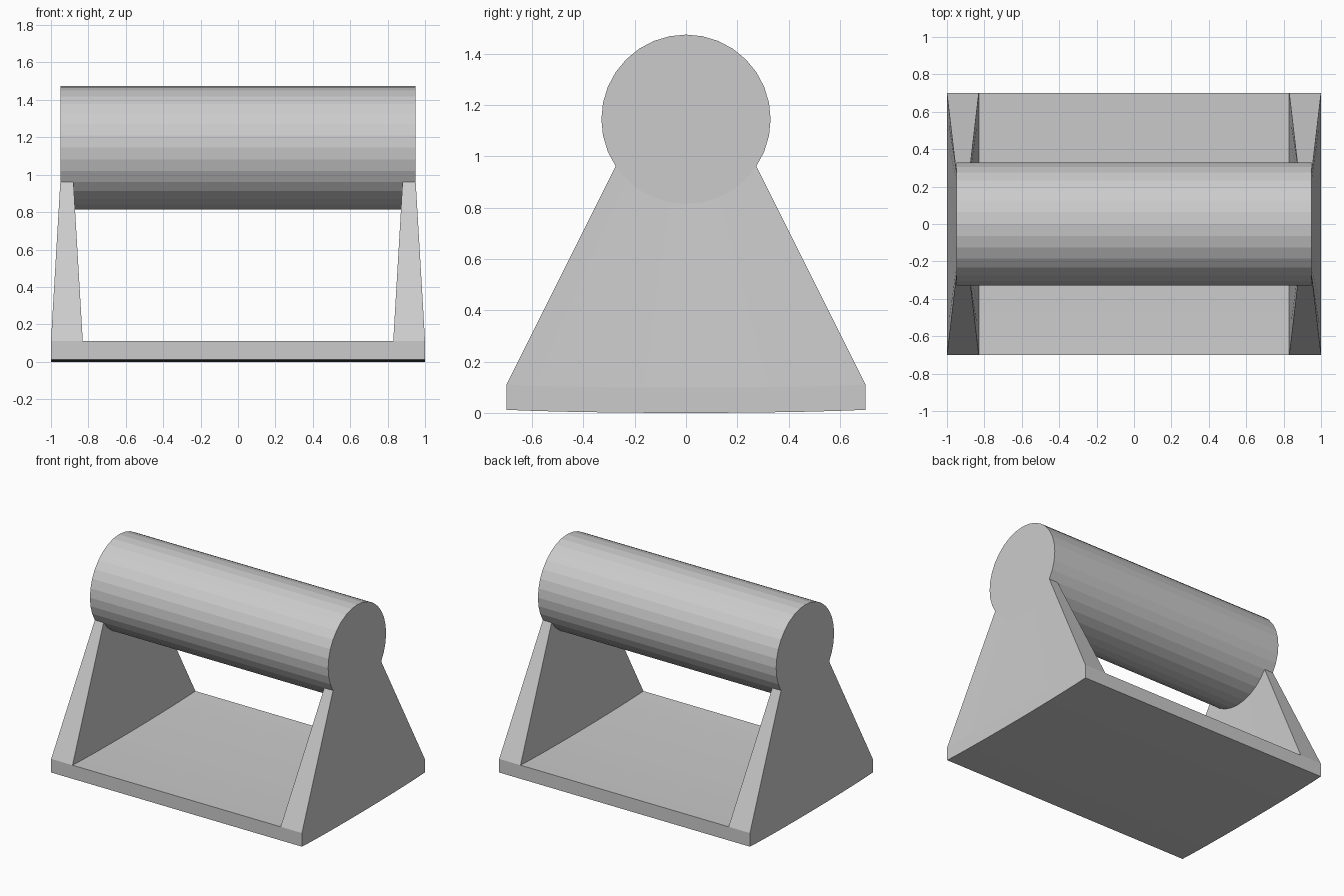
import bpy, bmesh
from math import cos, sin, radians, pi

if "Cube" in bpy.data.objects:
    bpy.data.objects.remove(bpy.data.objects["Cube"])

R, ZC = 0.33, 1.145          # roller radius and axis height
HALF_ANGLE = 56.25           # half of the arc gripped by each support
SEGS = 10                    # roller facets in that arc

# Roller: 32-sided cylinder lying along x
bpy.ops.mesh.primitive_cylinder_add(vertices=32, radius=R, depth=1.9,
                                    location=(0, 0, ZC), rotation=(0, pi / 2, 0))
bpy.context.object.name = "roller"
bpy.ops.object.transform_apply(location=False, rotation=True, scale=False)


def section(bm, i):
    """U-shaped x-z section through supports and base under one roller edge."""
    a = radians(-HALF_ANGLE + 2 * HALF_ANGLE * i / SEGS)
    y, z = R * sin(a), ZC - R * cos(a)
    yb = 0.7 * sin(a) / sin(radians(HALF_ANGLE))
    sag = 0.012 * (1 - cos(a)) / (1 - cos(radians(HALF_ANGLE)))
    top, bottom = 0.098 + sag, sag
    pts = [(0.95, y, z), (1, yb, top), (1, yb, bottom),
           (-1, yb, bottom), (-1, yb, top), (-0.95, y, z),
           (-0.88, y, z), (-0.83, yb, top), (0.83, yb, top), (0.88, y, z)]
    return [bm.verts.new(p) for p in pts]


# Stand: tapered supports and slightly bowed base, lofted front to back
bm = bmesh.new()
rows = [section(bm, i) for i in range(SEGS + 1)]
for a, b in zip(rows, rows[1:]):
    for j in range(10):
        k = (j + 1) % 10
        bm.faces.new((a[j], a[k], b[k], b[j]))

# Sloped support edges and upright base edge at both ends
for row in (rows[0], rows[-1]):
    for ids in ((0, 1, 8, 9), (4, 5, 6, 7), (1, 2, 3, 4, 7, 8)):
        bm.faces.new([row[i] for i in ids])
bmesh.ops.recalc_face_normals(bm, faces=bm.faces)
mesh = bpy.data.meshes.new("stand")
bm.to_mesh(mesh)
bm.free()
bpy.context.collection.objects.link(bpy.data.objects.new("stand", mesh))
